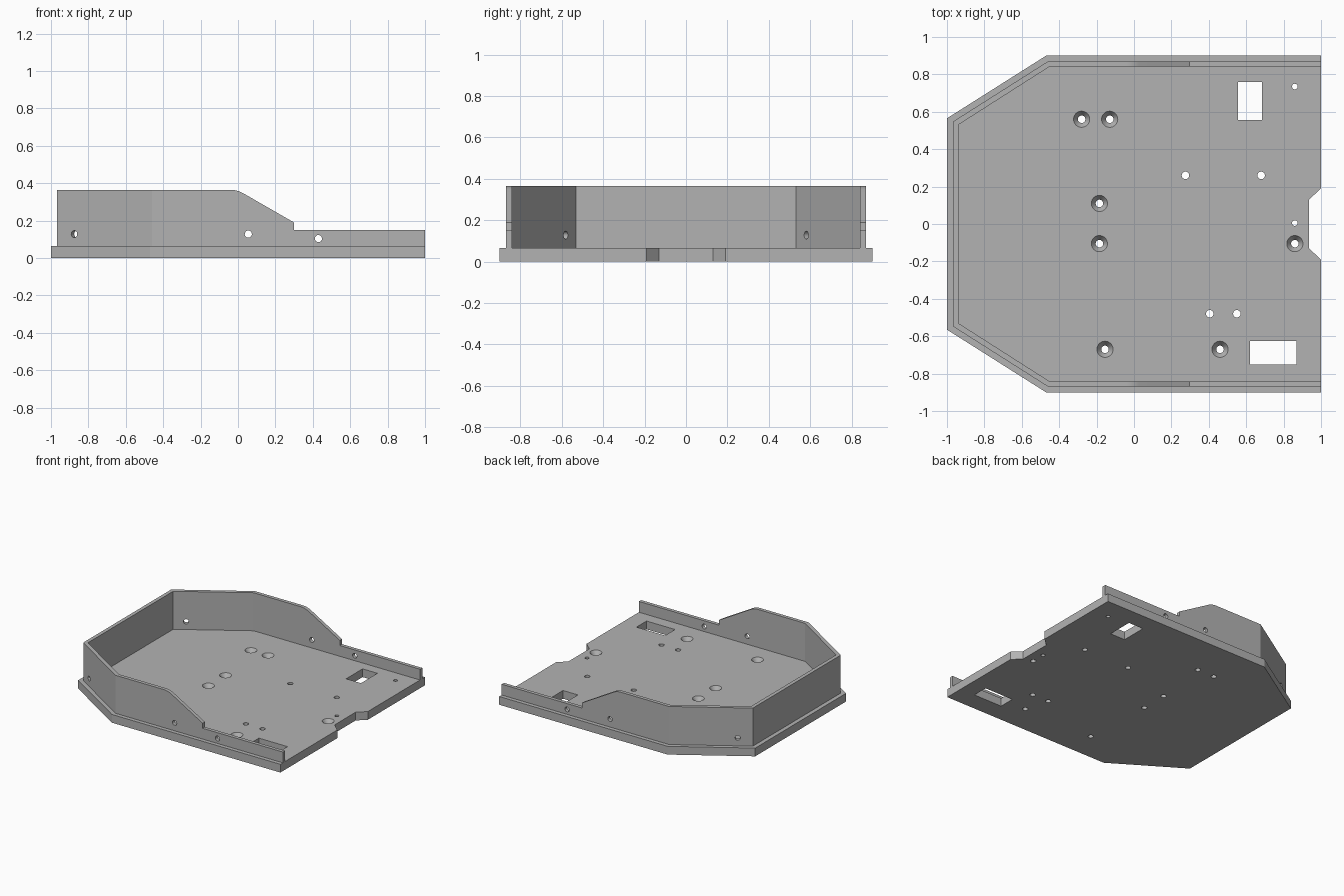
import bpy
import bmesh
from math import atan2, cos, sin, pi, radians
from mathutils import Matrix, Vector

if "Cube" in bpy.data.objects:
    bpy.data.objects.remove(bpy.data.objects["Cube"], do_unlink=True)

PLATE_H, WALL_H, LOW_H = 0.065, 0.365, 0.15

grey = bpy.data.materials.new("plain grey")
grey.use_nodes = True
grey.diffuse_color = (0.45, 0.45, 0.45, 1)
grey.node_tree.nodes["Principled BSDF"].inputs["Base Color"].default_value = grey.diffuse_color


def make_object(name, bm):
    bmesh.ops.recalc_face_normals(bm, faces=bm.faces)
    mesh = bpy.data.meshes.new(name)
    bm.to_mesh(mesh)
    bm.free()
    mesh.materials.append(grey)
    obj = bpy.data.objects.new(name, mesh)
    bpy.context.collection.objects.link(obj)
    return obj


def prism(name, points, offset):
    """Extrude a closed 3D outline by an offset vector."""
    bm = bmesh.new()
    face = bm.faces.new([bm.verts.new(p) for p in points])
    grown = bmesh.ops.extrude_face_region(bm, geom=[face])
    verts = [v for v in grown["geom"] if isinstance(v, bmesh.types.BMVert)]
    bmesh.ops.translate(bm, verts=verts, vec=offset)
    return make_object(name, bm)


def drill(centre, r_low, r_high, depth, direction=(0, 0, 1)):
    """Round cutter, widening along its direction when the radii differ."""
    bm = bmesh.new()
    turn = Vector(direction).to_track_quat('Z', 'Y').to_matrix().to_4x4()
    bmesh.ops.create_cone(bm, cap_ends=True, segments=32, radius1=r_low, radius2=r_high,
                          depth=depth, matrix=Matrix.Translation(centre) @ turn)
    return make_object("cutter", bm)


def box(x0, x1, y0, y1):
    return prism("cutter", [(x0, y0, -0.1), (x1, y0, -0.1), (x1, y1, -0.1), (x0, y1, -0.1)], (0, 0, 0.3))


def boolean(obj, cutter, operation='DIFFERENCE'):
    cutter.hide_render = True
    mod = obj.modifiers.new("cut", 'BOOLEAN')
    mod.operation, mod.solver, mod.object = operation, 'EXACT', cutter
    bpy.context.view_layer.objects.active = obj
    bpy.ops.object.modifier_apply(modifier=mod.name)
    bpy.data.objects.remove(cutter, do_unlink=True)


def half_outline(nose_x, nose_y, shoulder_x, side_y):
    return [(nose_x, nose_y), (shoulder_x, side_y), (1, side_y)]


def mirrored(points):
    return [(x, -y) for x, y in reversed(points)]


# Base plate with chamfered nose and a notch in the tail edge
side = half_outline(-1, 0.565, -0.47, 0.9)
notch = [(1, 0.19), (0.935, 0.13)]
outline = side + notch
base = prism("base_plate", [(x, y, 0) for x, y in outline + mirrored(outline)], (0, 0, PLATE_H))

# Rectangular openings
boolean(base, box(0.555, 0.685, 0.555, 0.76))
boolean(base, box(0.62, 0.87, -0.75, -0.625))

# Plain screw holes
for x, y, r in [(0.275, 0.26, 0.02), (0.68, 0.26, 0.02), (0.405, -0.48, 0.02),
                (0.55, -0.48, 0.02), (0.86, 0.735, 0.015), (0.86, 0.005, 0.015)]:
    boolean(base, drill((x, y, 0.03), r, r, 0.3))

# Countersunk screw holes
for x, y in [(-0.28, 0.56), (-0.13, 0.56), (-0.185, 0.11), (-0.185, -0.105),
             (-0.155, -0.67), (0.46, -0.67), (0.86, -0.105)]:
    boolean(base, drill((x, y, 0.03), 0.02, 0.02, 0.3))
    boolean(base, drill((x, y, PLATE_H - 0.0175), 0.018, 0.044, 0.037))

# Rim wall, open at the tail
outer = half_outline(-0.967, 0.548, -0.461, 0.869)
inner = half_outline(-0.938, 0.531, -0.452, 0.841)
ring = mirrored(outer) + outer + inner[::-1] + mirrored(inner)[::-1]
wall = prism("rim_wall", [(x, y, PLATE_H) for x, y in ring], (0, 0, WALL_H - PLATE_H))

# Rounded slope and low step along the wall tops
bend, radius = radians(30), 0.14
curve = [(-0.042 + radius * sin(bend * i / 8), WALL_H - radius * (1 - cos(bend * i / 8)))
         for i in range(9)]
above = curve + [(0.3, 0.19), (0.3, LOW_H), (1.1, LOW_H), (1.1, 0.5), (-0.042, 0.5)]
boolean(wall, prism("cutter", [(x, -1, z) for x, z in above], (0, 2, 0)))

# Cross holes through both sides, and one square to each angled panel
for x, z in [(0.055, 0.128), (0.43, 0.104)]:
    boolean(wall, drill((x, 0, z), 0.019, 0.019, 2.2, (0, 1, 0)))
slant = atan2(0.321, 0.506)
for s in (1, -1):
    boolean(wall, drill((-0.868, s * 0.594, 0.128), 0.019, 0.019, 0.2,
                        (-sin(slant), s * cos(slant), 0)))

# Smooth the round holes and the bend, keep other edges sharp
for obj in (base, wall):
    bpy.ops.object.select_all(action='DESELECT')
    obj.select_set(True)
    bpy.context.view_layer.objects.active = obj
    bpy.ops.object.shade_smooth_by_angle(angle=radians(25))
